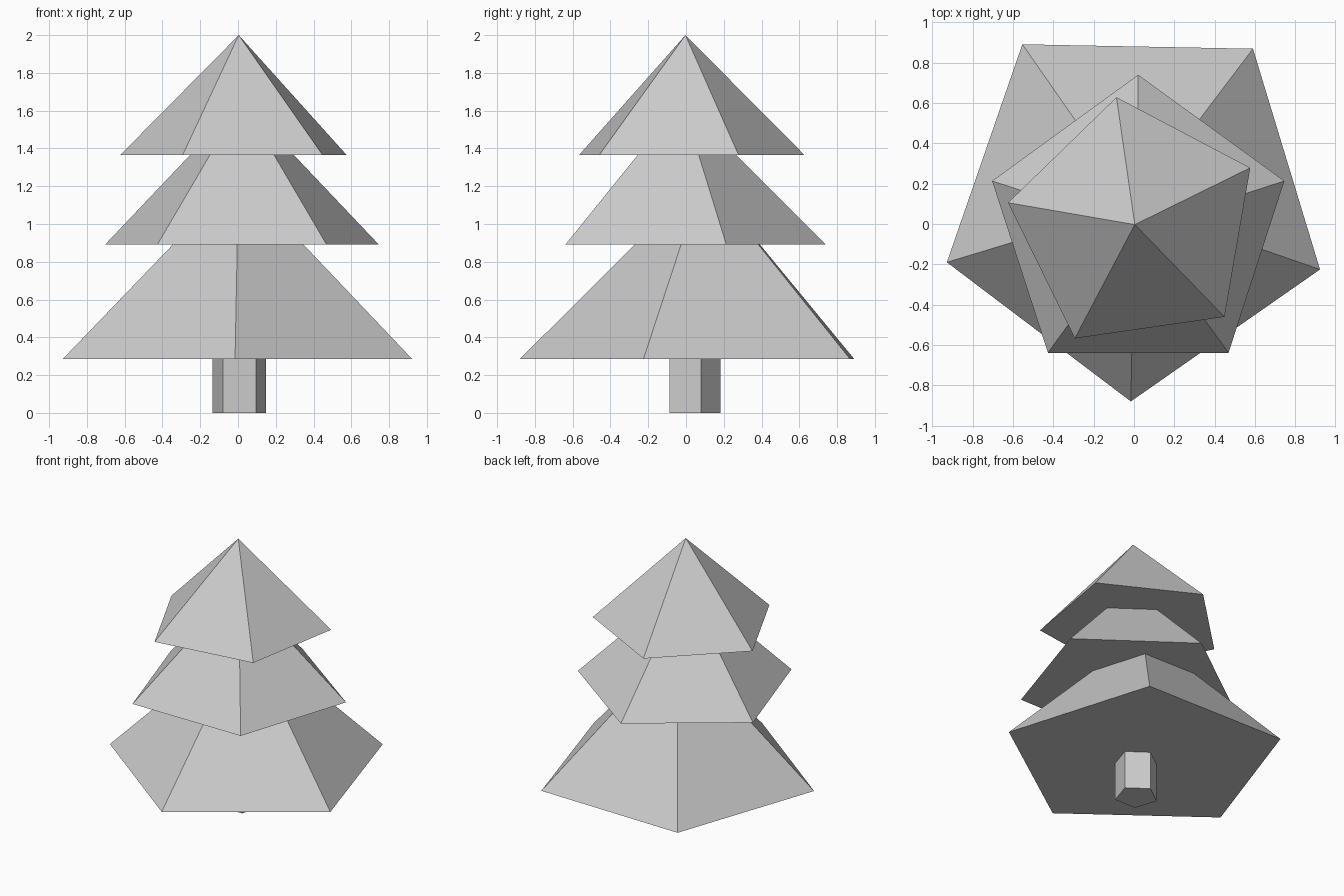
import bpy
from math import radians, cos, sin
import bmesh

if "Cube" in bpy.data.objects:
    bpy.data.objects.remove(bpy.data.objects["Cube"])


def five_sided(name, center, radius, z0, z1, angle, top_scale):
    """Pentagonal prism (top_scale 1) or pyramid (top_scale 0), flat faced."""
    bm = bmesh.new()

    def ring(r, z):
        return [bm.verts.new((center[0] + r * cos(radians(angle + 72 * i)),
                              center[1] + r * sin(radians(angle + 72 * i)), z))
                for i in range(5)]

    base = ring(radius, z0)
    bm.faces.new(base[::-1])
    if top_scale:
        top = ring(radius * top_scale, z1)
        bm.faces.new(top)
        for i in range(5):
            j = (i + 1) % 5
            bm.faces.new((base[i], base[j], top[j], top[i]))
    else:
        apex = bm.verts.new((center[0], center[1], z1))
        for i in range(5):
            bm.faces.new((base[i], base[(i + 1) % 5], apex))
    mesh = bpy.data.meshes.new(name)
    bm.to_mesh(mesh)
    bm.free()
    obj = bpy.data.objects.new(name, mesh)
    bpy.context.collection.objects.link(obj)
    return obj


# Trunk, ending just inside the lowest tier
five_sided("trunk", (0.007, 0.034), 0.149, 0.0, 0.30, 90, 1)

# Foliage tiers: each pyramid is turned and shifted a little
five_sided("lower_foliage", (0.003, 0.093), 0.973, 0.285, 1.253, -91.1, 0)
five_sided("middle_foliage", (0.021, -0.022), 0.762, 0.891, 1.655, 90, 0)
five_sided("upper_foliage", (0.004, -0.003), 0.638, 1.364, 2.0, 98.2, 0)
